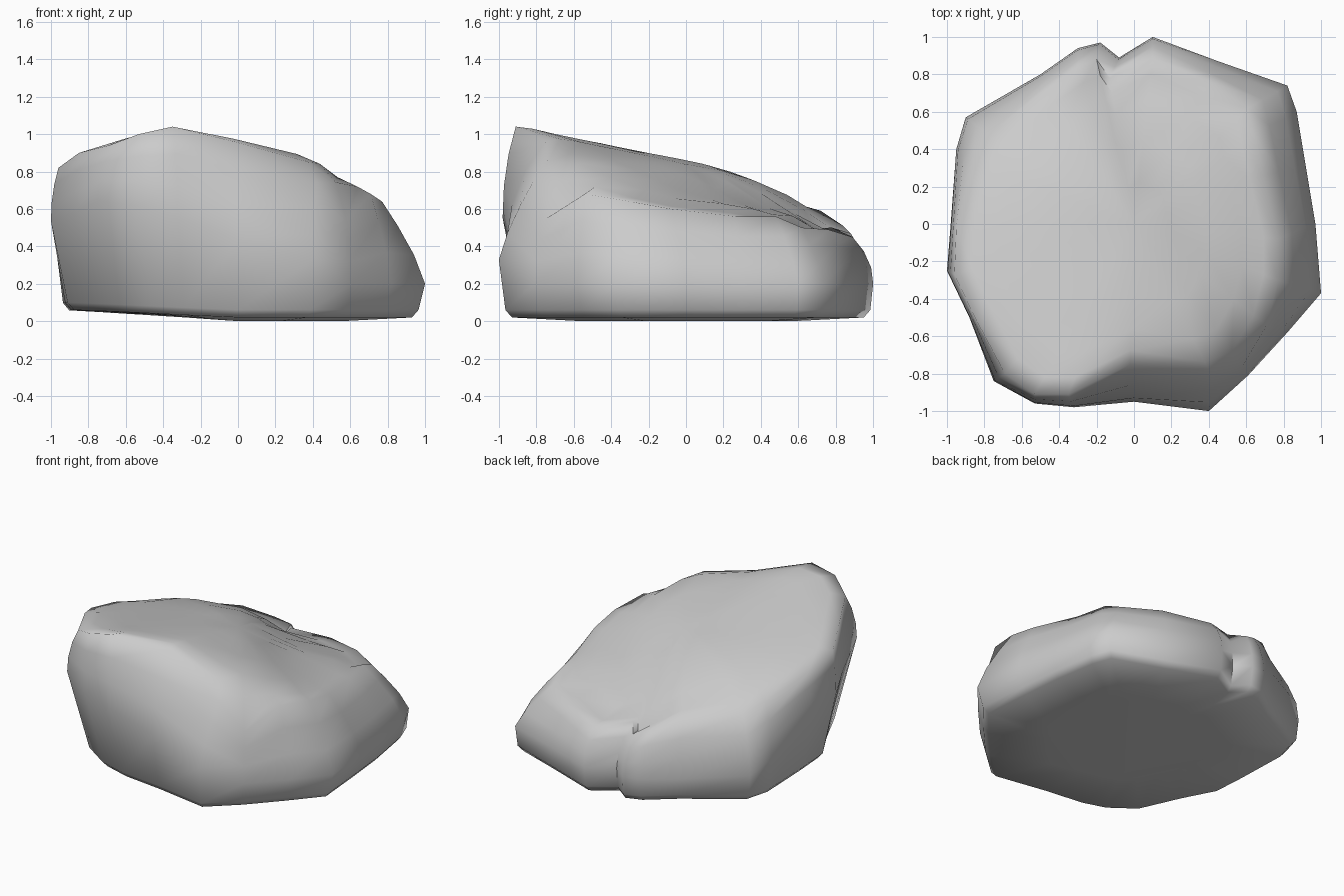
import bpy
import bmesh
import math
from mathutils import Vector

cube = bpy.data.objects.get("Cube")
if cube:
    bpy.data.objects.remove(cube, do_unlink=True)

# One grey stone material
stone = bpy.data.materials.new("stone_grey")
stone.use_nodes = True
grey = (0.6, 0.6, 0.6, 1)
stone.diffuse_color = grey
stone.node_tree.nodes["Principled BSDF"].inputs["Base Color"].default_value = grey

# Widest outline, counter-clockwise from the front
outline = [
    (0, -.95), (.4, -1), (.61, -.81), (.82, -.58), (1, -.37), (.97, 0),
    (.92, .3), (.87, .6), (.82, .74), (.45, .87), (.1, 1), (-.08, .89),
    (-.18, .97), (-.3, .94), (-.5, .8), (-.9, .57), (-.95, .4), (-.98, 0),
    (-1, -.25), (-.88, -.5), (-.75, -.84), (-.53, -.96), (-.32, -.98)]

# Rim where the sides roll over into the sloping top
rim = [
    (-.02, -.75, .96), (.42, -.82, .74), (.58, -.76, .54), (.71, -.54, .68),
    (.77, -.3, .64), (.77, -.08, .6), (.69, .26, .56), (.64, .48, .56),
    (.61, .62, .5), (.4, .76, .49), (.1, .89, .45), (-.13, .78, .5),
    (-.2, .88, .47), (-.3, .84, .51), (-.47, .72, .59), (-.78, .48, .61),
    (-.86, .34, .67), (-.95, -.02, .77), (-.96, -.27, .82),
    (-.85, -.5, .9), (-.69, -.8, .94), (-.53, -.91, 1), (-.35, -.91, 1.04)]


def top_height(x, y):
    """Crown that falls to the back and sides, with a gully on the rear right."""
    fall = -.18 * y - .28 * y * y if y > 0 else -.2 * y
    side = (.28 if x > -.25 else .15) * (x + .25) ** 2
    across = (x + .12) - .6 * (.8 - y)
    gully = .1 * math.exp(-(across / .22) ** 2) * max(0, min(1, (y + .3) * 2))
    return .86 + fall - side - gully


def base_ring(scale, z):
    """Ring below the belly, tucked in and lifted slightly toward -x."""
    ring = []
    for x, y in outline:
        s = scale - .12 * max(0, -x - y - .8) + (.02 if y > 0 else 0)
        ring.append(Vector((x * s, y * s, z + .04 * max(0, -x))))
    return ring


def side_ring(rise):
    """Ring between belly and rim; the -x side is fuller and bellies higher."""
    ring = []
    for (x, y), edge in zip(outline, rim):
        lift = max(0, -x - y - .2)
        bottom = .2 + .32 * lift
        belly = Vector((x, y, bottom))
        steep = 1.3 if x > .3 else 2.2
        point = belly.lerp(Vector(edge), rise ** steep)
        point.z = bottom + (edge[2] - bottom) * rise
        ring.append(point)
    return ring


def top_ring(scale, blend):
    """Ring on the top, blended from the rim height to the crown height."""
    ring = []
    for x, y, z in rim:
        px, py = x * scale, y * scale
        ring.append(Vector((px, py, z + (top_height(px, py) - z) * blend)))
    return ring


# Loft the boulder from underside to crown
rings = [base_ring(.55, 0), base_ring(.93, .02), base_ring(.965, .06),
         side_ring(0), side_ring(.35), side_ring(.7), side_ring(1),
         top_ring(.9, .7), top_ring(.75, 1), top_ring(.5, 1), top_ring(.25, 1)]
bm = bmesh.new()
loops = [[bm.verts.new(p) for p in ring] for ring in rings]
count = len(outline)
for low, high in zip(loops, loops[1:]):
    for i in range(count):
        j = (i + 1) % count
        bm.faces.new((low[i], low[j], high[j], high[i]))
bm.faces.new(reversed(loops[0]))
peak = bm.verts.new((0, 0, top_height(0, 0)))
for i in range(count):
    bm.faces.new((loops[-1][i], loops[-1][(i + 1) % count], peak))
bmesh.ops.recalc_face_normals(bm, faces=bm.faces)

mesh = bpy.data.meshes.new("boulder")
bm.to_mesh(mesh)
bm.free()
mesh.materials.append(stone)
boulder = bpy.data.objects.new("boulder", mesh)
bpy.context.collection.objects.link(boulder)

# Soft shading, keeping only the hard creases
bpy.context.view_layer.objects.active = boulder
boulder.select_set(True)
bpy.ops.object.shade_smooth_by_angle(angle=math.radians(65))
